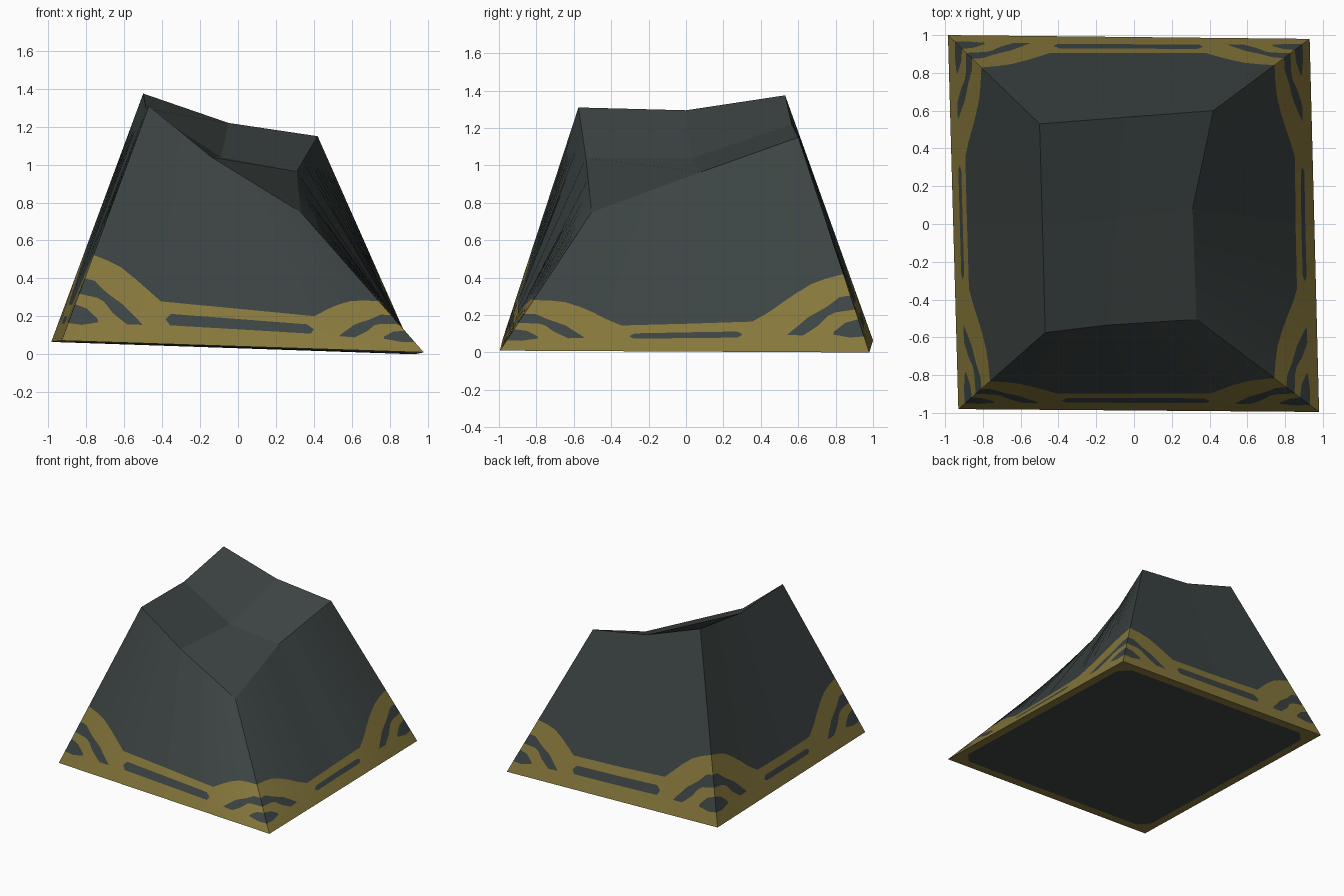
import bpy
import bmesh
from mathutils import Vector as V

if "Cube" in bpy.data.objects:
    bpy.data.objects.remove(bpy.data.objects["Cube"])


def material(name, rgb):
    m = bpy.data.materials.new(name)
    m.diffuse_color = (*rgb, 1)
    m.use_nodes = True
    m.node_tree.nodes["Principled BSDF"].inputs["Base Color"].default_value = m.diffuse_color
    return m


STONE, GOLD = 0, 1
mats = [material("dark slate", (0.045, 0.058, 0.056)),
        material("old gold", (0.242, 0.188, 0.045))]

# Corners counter-clockwise from front left; mids lie on each top edge
base = [V(p) for p in ((-.93, -.98, .072), (.98, -.995, .01), (.93, .98, 0), (-.985, 1, .065))]
top = [V(p) for p in ((-.47, -.575, 1.31), (.33, -.505, .75), (.42, .6, 1.15), (-.5, .53, 1.375))]
mids = [V(p) for p in ((-.14, -.535, 1.04), (.31, .08, .965), (-.05, .565, 1.22), (-.485, 0, 1.295))]
centre = V((-.09, .03, 1.04))

bm = bmesh.new()
cache = {}


def face(points, mat):
    """Add a face, sharing vertices and dropping collapsed corners."""
    verts = []
    for p in points:
        key = tuple(round(c, 4) for c in p)
        if key not in cache:
            cache[key] = bm.verts.new(p)
        if cache[key] not in verts:
            verts.append(cache[key])
    if len(verts) > 2 and not bm.faces.get(verts):
        bm.faces.new(verts).material_index = mat


def interp(line, s):
    for (a, va), (b, vb) in zip(line, line[1:]):
        if s <= b:
            return va + (vb - va) * (s - a) / (b - a)
    return line[-1][1]


# Trim pattern: (distance from corner, height) as fractions of a side
EDGE = [(0, .365), (.06, .35), (.11, .33), (.165, .29), (.21, .25), (.26, .2), (.31, .157), (.5, .155)]
ARC_LO = [(0, .2), (.06, .19), (.085, .175), (.12, .13), (.17, .083), (.215, .085)]
ARC_HI = [(0, .265), (.035, .26), (.085, .215), (.145, .17), (.2, .105), (.215, .085)]
SPOT_LO = [(0, .075), (.04, .07), (.085, .085), (.215, .08)]
SPOT_HI = [(0, .155), (.04, .14), (.08, .1), (.085, .085), (.215, .08)]


def build_side(i, band, start, lo, hi):
    """One sloping side: gold trim with dark spot, arc and strip openings."""
    mid = (lo + hi) / 2

    def strip(v):
        return [(start, mid), (start + .015, v), (.5, v)]
    lines = [SPOT_LO + strip(lo), SPOT_HI + strip(hi),
             ARC_LO + strip(hi), ARC_HI + strip(hi), EDGE]
    half = sorted({s for line in lines for s, _ in line})
    columns = half + [1 - s for s in reversed(half[:-1])]
    j = (i + 1) % 4

    def column(u):
        s = min(u, 1 - u)
        levels = [0] + [interp(line, s) for line in lines] + [1]
        levels[5] = max(levels[5], band)
        low = base[i].lerp(base[j], u)
        high = top[i].lerp(mids[i], 2 * u) if u <= .5 else mids[i].lerp(top[j], 2 * u - 1)
        return [low.lerp(high, v) for v in levels]

    colours = [GOLD, STONE, GOLD, STONE, GOLD, STONE]
    for ua, ub in zip(columns, columns[1:]):
        a, b = column(ua), column(ub)
        for k, mat in enumerate(colours):
            face((a[k], b[k], b[k + 1], a[k + 1]), mat)


# Front and back have a wider band than left and right
for i in range(4):
    if i % 2 == 0:
        build_side(i, .2, .28, .09, .145)
    else:
        build_side(i, .155, .34, .075, .107)

# Dished top
for i in range(4):
    face((mids[i - 1], top[i], mids[i], centre), STONE)


# Underside: dark panel with chamfered corners inside a gold border
def under(u, v):
    return base[0].lerp(base[1], u).lerp(base[3].lerp(base[2], u), v)


m, c = .035, .075
ring = [under(*p) for p in ((c, m), (1 - c, m), (1 - m, c), (1 - m, 1 - c),
                            (1 - c, 1 - m), (c, 1 - m), (m, 1 - c), (m, c))]
face(ring[::-1], STONE)
for i in range(4):
    a, b = ring[2 * i], ring[2 * i + 1]
    face((base[(i + 1) % 4], base[i], a, b), GOLD)
    face((base[i], ring[2 * i - 1], a), GOLD)

mesh = bpy.data.meshes.new("trimmed_stone_block")
bm.to_mesh(mesh)
bm.free()
for mat in mats:
    mesh.materials.append(mat)
obj = bpy.data.objects.new("trimmed_stone_block", mesh)
bpy.context.collection.objects.link(obj)
